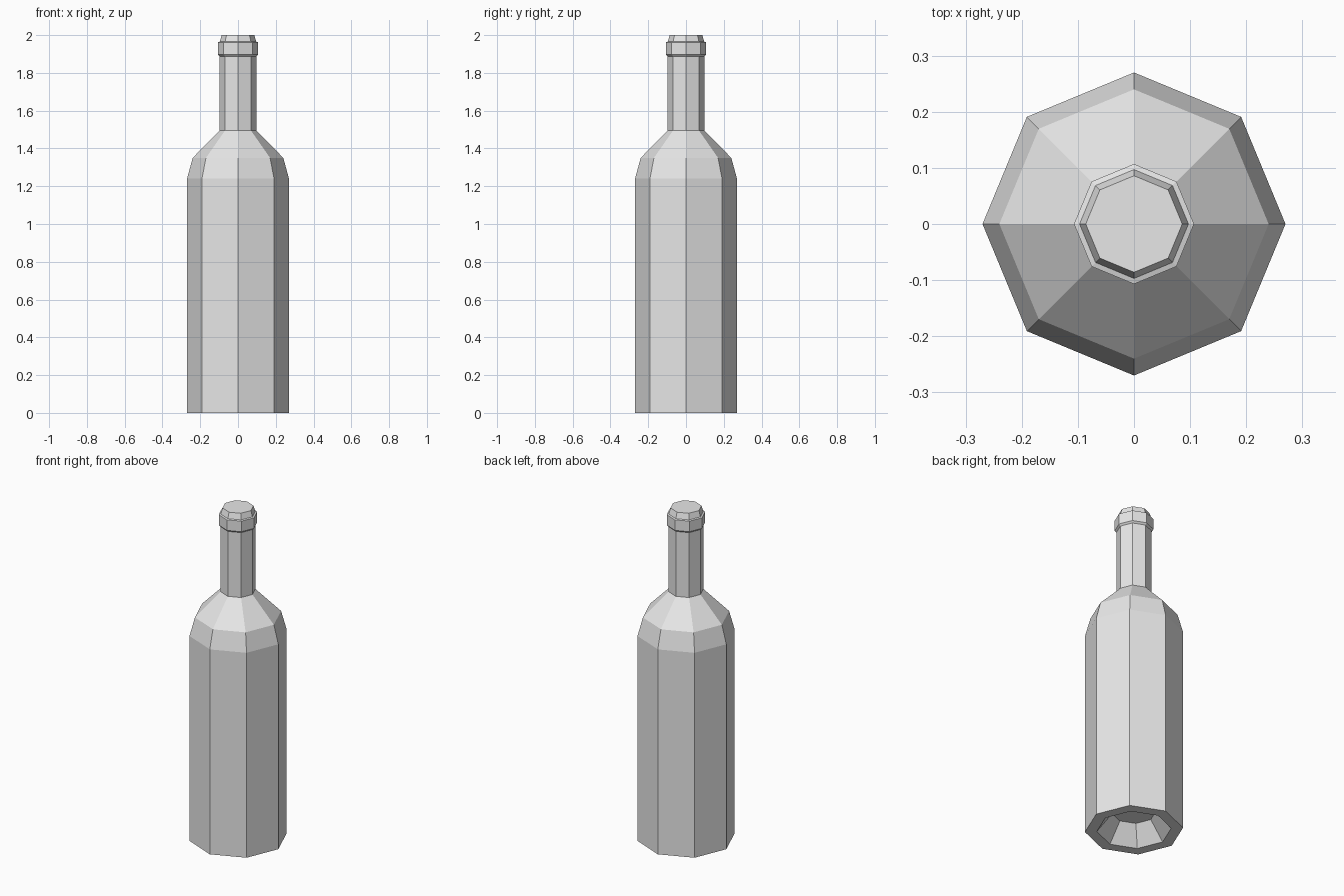
import bpy, bmesh
from math import cos, sin, pi

if "Cube" in bpy.data.objects:
    bpy.data.objects.remove(bpy.data.objects["Cube"], do_unlink=True)

SIDES = 8

# One plain grey for the whole bottle
grey = bpy.data.materials.new("light grey")
grey.use_nodes = True
grey.diffuse_color = (0.8, 0.8, 0.8, 1)
grey.node_tree.nodes["Principled BSDF"].inputs["Base Color"].default_value = (0.8, 0.8, 0.8, 1)


def lathe(name, profile):
    """Turn a (radius, height) profile into a closed flat-sided solid."""
    bm = bmesh.new()
    rings = []
    for r, z in profile:
        angles = [2 * pi * i / SIDES for i in range(SIDES)]
        rings.append([bm.verts.new((r * cos(a), r * sin(a), z)) for a in angles])
    for low, high in zip(rings, rings[1:]):
        for i in range(SIDES):
            j = (i + 1) % SIDES
            bm.faces.new((low[i], low[j], high[j], high[i]))
    bm.faces.new(rings[0])
    bm.faces.new(rings[-1])
    bmesh.ops.recalc_face_normals(bm, faces=bm.faces)
    mesh = bpy.data.meshes.new(name)
    bm.to_mesh(mesh)
    bm.free()
    mesh.materials.append(grey)
    obj = bpy.data.objects.new(name, mesh)
    bpy.context.collection.objects.link(obj)
    return obj


punt = [(0.12, 0.11), (0.205, 0.0)]                      # hollow under the base
body = [(0.27, 0.0), (0.27, 1.24)]
shoulder = [(0.24, 1.35), (0.097, 1.495)]
neck = [(0.097, 1.888)]
lip = [(0.107, 1.898), (0.107, 1.962), (0.097, 1.965)]   # collar round the mouth
mouth = [(0.086, 2.0)]

lathe("bottle", punt + body + shoulder + neck + lip + mouth)
